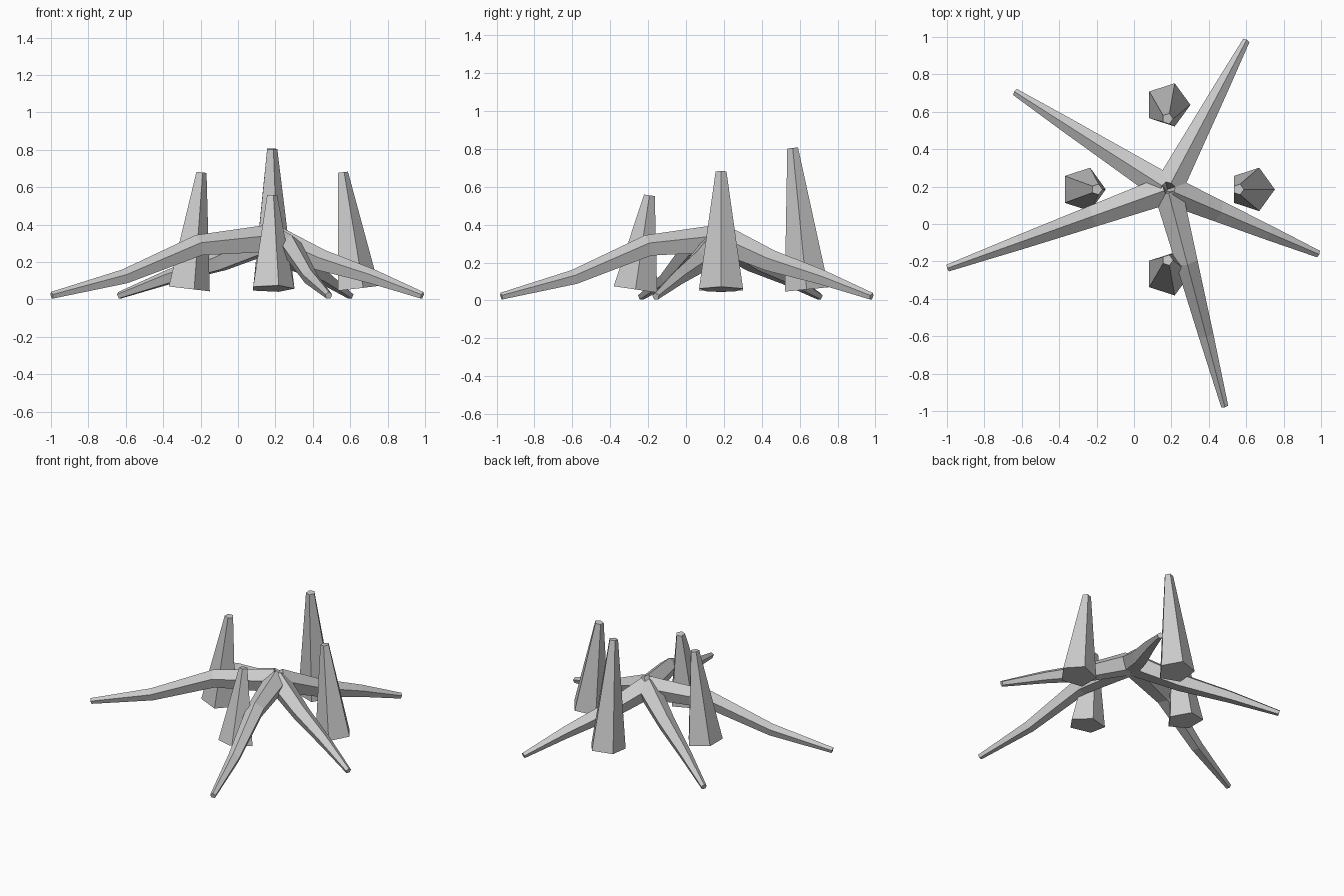
import bpy, bmesh, math
from mathutils import Vector

if "Cube" in bpy.data.objects:
    bpy.data.objects.remove(bpy.data.objects["Cube"])

CX, CY = 0.18, 0.185  # hub position


def tube(name, points, radii, ref):
    """Five-sided flat-faced tube along points; one corner points toward ref."""
    pts = [Vector(p) for p in points]
    bm = bmesh.new()
    rings = []
    for i, (p, r) in enumerate(zip(pts, radii)):
        t = Vector((0, 0, 0))
        if i > 0:
            t += (p - pts[i - 1]).normalized()
        if i < len(pts) - 1:
            t += (pts[i + 1] - p).normalized()
        t.normalize()
        u = (Vector(ref) - t * t.dot(Vector(ref))).normalized()
        v = t.cross(u)
        ring = []
        for k in range(5):
            a = 2 * math.pi * k / 5
            ring.append(bm.verts.new(p + r * (math.cos(a) * u + math.sin(a) * v)))
        rings.append(ring)
    for a, b in zip(rings, rings[1:]):
        for k in range(5):
            n = (k + 1) % 5
            bm.faces.new((a[k], a[n], b[n], b[k]))
    bm.faces.new(rings[0][::-1])
    bm.faces.new(rings[-1])
    bmesh.ops.recalc_face_normals(bm, faces=bm.faces)
    mesh = bpy.data.meshes.new(name)
    bm.to_mesh(mesh)
    bm.free()
    obj = bpy.data.objects.new(name, mesh)
    bpy.context.collection.objects.link(obj)


# Sprawling arms: tip x, tip y, height of the first bend
arms = [(-0.995, -0.235, 0.285), (-0.635, 0.705, 0.205), (0.6, 0.98, 0.205),
        (0.985, -0.16, 0.205), (0.485, -0.975, 0.285)]
for i, (x, y, bend) in enumerate(arms):
    path = [(CX + (x - CX) * t, CY + (y - CY) * t, z)
            for t, z in ((0.01, 0.32), (0.335, bend), (0.67, 0.12), (1, 0.021))]
    tube(f"arm_{i + 1}", path, (0.08, 0.061, 0.042, 0.02), (0, 0, 1))

# Upright spikes leaning toward the hub: direction x, y, top height
spikes = [(0, -1, 0.555), (-1, 0, 0.68), (1, 0, 0.68), (0, 1, 0.805)]
for i, (dx, dy, top) in enumerate(spikes):
    base = (CX + dx * 0.452, CY + dy * 0.452, 0.058)
    tip = (CX + dx * 0.378, CY + dy * 0.378, top)
    tube(f"spike_{i + 1}", (base, tip), (0.122, 0.03), (1, 0, 0))
